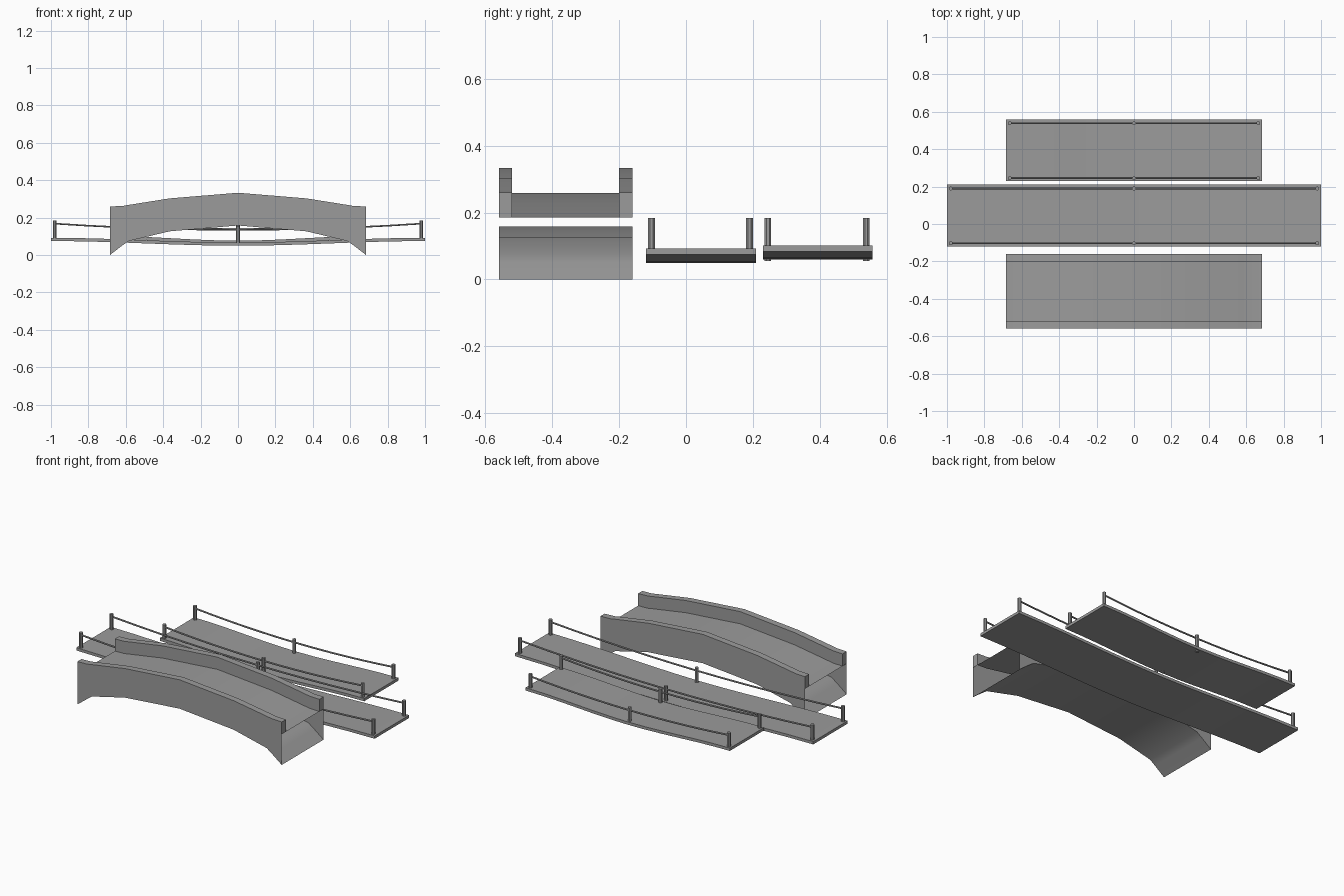
import bpy, bmesh, math
from mathutils import Vector

if "Cube" in bpy.data.objects:
    bpy.data.objects.remove(bpy.data.objects["Cube"])

grey = bpy.data.materials.new("plain grey")
grey.diffuse_color = (0.33, 0.33, 0.33, 1)
grey.use_nodes = True
grey.node_tree.nodes["Principled BSDF"].inputs["Base Color"].default_value = grey.diffuse_color


def finish(name, bm, fix_normals=True):
    if fix_normals:
        bmesh.ops.recalc_face_normals(bm, faces=bm.faces)
    me = bpy.data.meshes.new(name)
    bm.to_mesh(me)
    bm.free()
    ob = bpy.data.objects.new(name, me)
    bpy.context.collection.objects.link(ob)
    me.materials.append(grey)
    bpy.ops.object.select_all(action='DESELECT')
    ob.select_set(True)
    bpy.context.view_layer.objects.active = ob
    bpy.ops.object.shade_smooth_by_angle(angle=math.radians(35))
    return ob


def loft(name, sections, caps=True, closed=True):
    """Skin equal-length point loops, optionally capping the ends."""
    bm = bmesh.new()
    rows = [[bm.verts.new(p) for p in s] for s in sections]
    n = len(rows[0])
    for a, b in zip(rows, rows[1:]):
        for i in range(n if closed else n - 1):
            j = (i + 1) % n
            bm.faces.new((a[i], a[j], b[j], b[i]))
    if caps:
        bm.faces.new(rows[0])
        bm.faces.new(rows[-1])
    return finish(name, bm)


# ---- arched stone bridge, hollow and open at both ends ----
# half profile: x, underside z, deck z
half = [(0.685, 0.0, 0.186), (0.62, 0.05, 0.188), (0.585, 0.075, 0.194),
        (0.365, 0.127, 0.229), (0, 0.158, 0.259)]
profile = [(-x, a, d) for x, a, d in half] + half[-2::-1]
Y0, Y1, W, H = -0.56, -0.16, 0.04, 0.074
loft("arch_shell",
     [[(x, Y0, a), (x, Y0, d + H), (x, Y0 + W, d + H), (x, Y0 + W, d),
       (x, Y1 - W, d), (x, Y1 - W, d + H), (x, Y1, d + H), (x, Y1, a)]
      for x, a, d in profile], caps=False)
# end faces of the parapets
for y, side in ((Y0, "front"), (Y1 - W, "back")):
    for s, end in ((-1, "left"), (1, "right")):
        bm = bmesh.new()
        x, d = s * 0.685, 0.186
        pts = [(x, y, d), (x, y + W, d), (x, y + W, d + H), (x, y, d + H)]
        f = bm.faces.new([bm.verts.new(p) for p in pts[::s]])
        finish(f"parapet_end_{side}_{end}", bm, False)


def post(name, x, y, z0, z1, r=0.01):
    ring = [(math.cos(k * math.pi / 4 + math.pi / 8) * r / 0.924,
             math.sin(k * math.pi / 4 + math.pi / 8) * r / 0.924) for k in range(8)]
    loft(name, [[(x + u, y + v, z) for u, v in ring] for z in (z0, z1)])


def rope_bridge(name, L, y0, y1, rail_ys, z_mid, z_end, px, mid_post, rope_mid):
    t = 0.017
    # sagging deck
    def deck_z(x):
        return z_mid + (z_end - z_mid) * (1 - math.cos(math.pi * x / L)) / 2
    xs = [L * i / 6 for i in range(-6, 7)]
    loft(name + "_deck",
         [[(x, y0, deck_z(x) - t), (x, y1, deck_z(x) - t),
           (x, y1, deck_z(x)), (x, y0, deck_z(x))] for x in xs])
    for side, y in zip(("front", "back"), rail_ys):
        # posts
        for end, s in (("left", -1), ("right", 1)):
            post(f"{name}_post_{side}_{end}", s * px, y, deck_z(px) - 0.01, 0.184)
        post(f"{name}_post_{side}_middle", 0, y, *mid_post)
        # hanging rope rail
        r = 0.005
        secs = []
        for i in range(-6, 7):
            x = px * i / 6
            z = rope_mid + (0.168 - rope_mid) * (i / 6) ** 2
            secs.append([(x, y + r * math.cos(k * math.pi / 3),
                          z + r * math.sin(k * math.pi / 3)) for k in range(6)])
        loft(f"{name}_rope_{side}", secs)


rope_bridge("long_rope_bridge", 1.0, -0.12, 0.21, (-0.103, 0.19),
            0.067, 0.092, 0.98, (0.055, 0.155), 0.135)
rope_bridge("short_rope_bridge", 0.685, 0.23, 0.558, (0.245, 0.539),
            0.077, 0.101, 0.665, (0.055, 0.16), 0.14)
